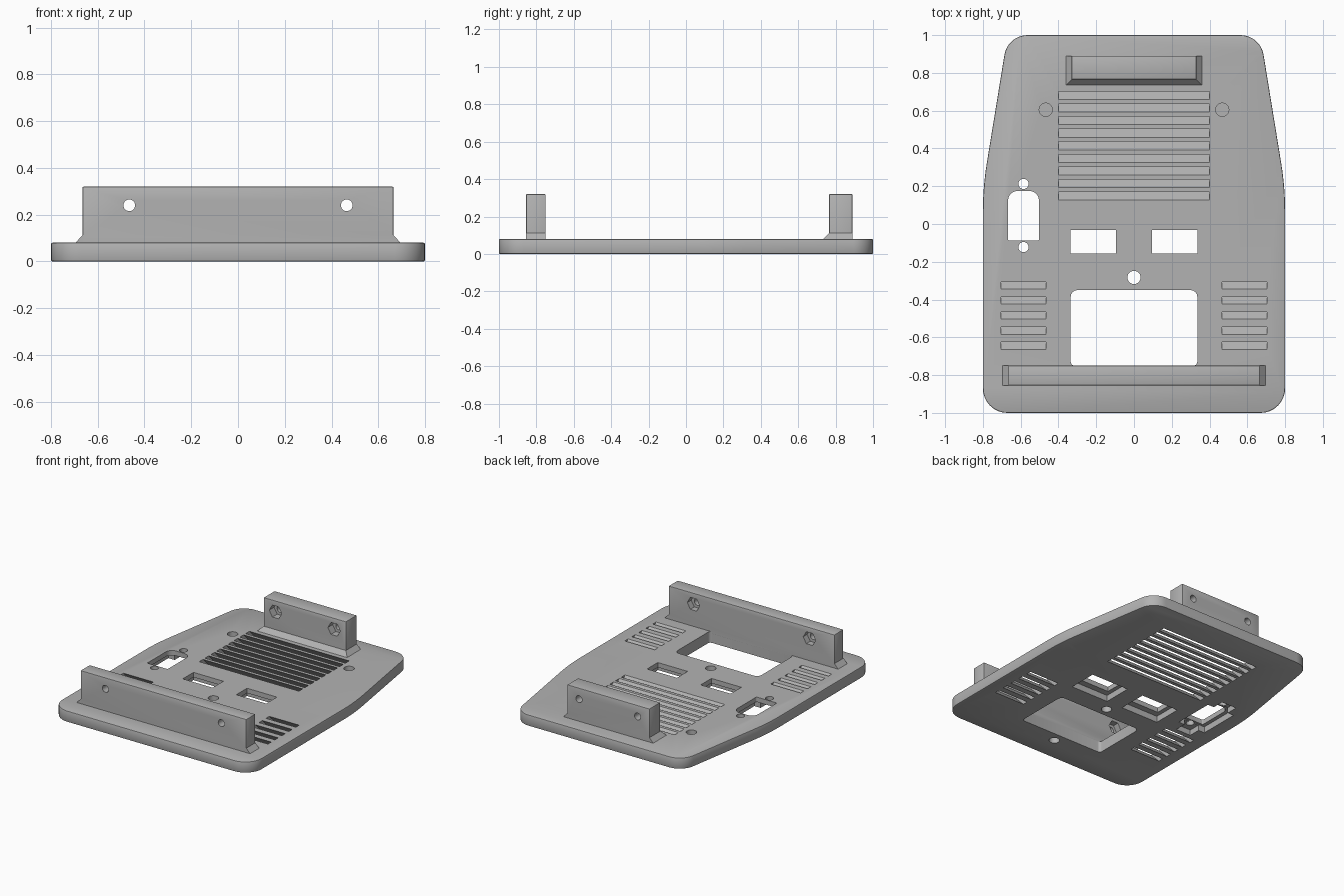
import bpy, bmesh, math
from mathutils import Vector

cube = bpy.data.objects.get("Cube")
if cube:
    bpy.data.objects.remove(cube, do_unlink=True)

grey = bpy.data.materials.new("plain grey")
grey.use_nodes = True
COLOUR = (0.45, 0.45, 0.45, 1)
grey.diffuse_color = COLOUR
grey.node_tree.nodes["Principled BSDF"].inputs["Base Color"].default_value = COLOUR

TOP = 0.08      # plate thickness


def loft(name, loops):
    """Closed solid skinned through loops of equal length."""
    bm = bmesh.new()
    rings = [[bm.verts.new(p) for p in loop] for loop in loops]
    bm.faces.new(rings[0])
    bm.faces.new(rings[-1])
    n = len(rings[0])
    for a, b in zip(rings, rings[1:]):
        for i in range(n):
            j = (i + 1) % n
            bm.faces.new((a[i], a[j], b[j], b[i]))
    bmesh.ops.recalc_face_normals(bm, faces=bm.faces)
    mesh = bpy.data.meshes.new(name)
    bm.to_mesh(mesh)
    bm.free()
    mesh.materials.append(grey)
    ob = bpy.data.objects.new(name, mesh)
    bpy.context.collection.objects.link(ob)
    return ob


def prism(name, outline, low, high, axis="z"):
    place = {"x": lambda p, h: (h, *p),
             "y": lambda p, h: (p[0], h, p[1]),
             "z": lambda p, h: (*p, h)}[axis]
    return loft(name, [[place(p, h) for p in outline] for h in (low, high)])


def rect(x0, x1, y0, y1):
    return [(x0, y0), (x1, y0), (x1, y1), (x0, y1)]


def ring(x, y, r, n=24):
    turns = [math.tau * i / n for i in range(n)]
    return [(x + r * math.cos(t), y + r * math.sin(t)) for t in turns]


def rounded(corners, steps=8):
    """Corners are (x, y, tangent length); each becomes a circular arc."""
    out = []
    for i, (x, y, t) in enumerate(corners):
        p = Vector((x, y))
        if t == 0:
            out.append((x, y))
            continue
        to_prev = (Vector(corners[i - 1][:2]) - p).normalized()
        to_next = (Vector(corners[(i + 1) % len(corners)][:2]) - p).normalized()
        w = math.sin(to_prev.angle(to_next) / 2)
        a, b = p + to_prev * t, p + to_next * t
        for k in range(steps + 1):
            s = k / steps
            ka, kp, kb = (1 - s) ** 2, 2 * w * s * (1 - s), s * s
            out.append(tuple((a * ka + p * kp + b * kb) / (ka + kp + kb)))
    return out


def apply_modifier(ob, mod):
    bpy.context.view_layer.objects.active = ob
    bpy.ops.object.modifier_apply(modifier=mod.name)


def combine(target, tool, operation="DIFFERENCE"):
    mod = target.modifiers.new("combine", "BOOLEAN")
    mod.operation, mod.object, mod.solver = operation, tool, "EXACT"
    apply_modifier(target, mod)
    bpy.data.objects.remove(tool, do_unlink=True)


def chamfer(ob, width):
    mod = ob.modifiers.new("chamfer", "BEVEL")
    mod.width, mod.segments, mod.angle_limit = width, 2, math.radians(40)
    apply_modifier(ob, mod)


# Tapered base plate with rounded corners
right = [(0.8, -1, 0.13), (0.8, 0.195, 0.13), (0.669, 1, 0.105)]
left = [(-x, y, t) for x, y, t in reversed(right)]
plate = prism("base_plate", rounded(right + left), 0, TOP)
chamfer(plate, 0.006)


def cut(outline, low=-0.1, high=0.2):
    combine(plate, prism("cutter", outline, low, high))


# Slanted louvre slots, running down towards the back
def louvre(x0, x1, y, width):
    h = width / 2
    lean = 0.09
    low, high = TOP / 2 - lean, TOP / 2 + lean
    y_top, y_low = y - (high - TOP), y + (TOP - low)
    profile = [(y_top - h, high), (y_top + h, high), (y_low + h, low), (y_low - h, low)]
    combine(plate, prism("cutter", profile, x0, x1, "x"))


for i in range(9):
    louvre(-0.4, 0.4, 0.68 - i * 0.0665, 0.043)
for i in range(5):
    for x0, x1 in ((-0.705, -0.465), (0.465, 0.705)):
        louvre(x0, x1, -0.325 - i * 0.08, 0.038)

# Large window behind the front bracket
cut(rounded([(-0.335, -0.75, 0.02), (0.335, -0.75, 0.02),
             (0.335, -0.35, 0.035), (-0.335, -0.35, 0.035)], 4))

# Two small ports, recessed underneath
for x in (-0.215, 0.215):
    cut(rect(x - 0.12, x + 0.12, -0.155, -0.032))
    cut(rect(x - 0.15, x + 0.15, -0.2, 0.01), high=0.045)

# Connector opening with its screw holes and stepped recess underneath
CX = -0.585
cut(rounded([(CX - 0.082, -0.088, 0.008), (CX + 0.082, -0.088, 0.008),
             (CX + 0.082, 0.175, 0.05), (CX - 0.082, 0.175, 0.05)], 5))
cut(rect(CX - 0.11, CX + 0.11, -0.105, 0.195), high=0.045)
cut(rect(CX - 0.06, CX + 0.06, -0.19, 0.28), high=0.04)
for y in (-0.122, 0.212):
    cut(ring(CX, y, 0.027))

# Centre hole and blind holes in the top
cut(ring(0, -0.283, 0.035))
for x in (-0.467, 0.467):
    cut(ring(x, 0.605, 0.035), low=0.03)


# Upright bracket with a flared foot, through holes and hexagonal nut pockets
def bracket(name, x, y0, y1, hole_x, foot_front, pocket_face, pocket_depth):
    body = prism(name, rect(-x, x, y0, y1), 0.06, 0.32)
    chamfer(body, 0.005)
    foot = loft("foot", [
        [(px, py, z) for px, py in rect(-x - f, x + f, y0 - f * foot_front, y1)]
        for z, f in ((0.07, 0.03), (TOP, 0.03), (TOP + 0.032, 0))])
    combine(body, foot, "UNION")
    for hx in (-hole_x, hole_x):
        combine(body, prism("cutter", ring(hx, 0.24, 0.025), y0 - 0.1, y1 + 0.1, "y"))
        ends = sorted((pocket_face - pocket_depth, pocket_face + pocket_depth))
        combine(body, prism("cutter", ring(hx, 0.24, 0.05, 6), *ends, "y"))
    return body


front = bracket("front_bracket", 0.665, -0.855, -0.75, 0.465, 0, -0.75, 0.045)
back = bracket("back_bracket", 0.33, 0.765, 0.89, 0.235, 1, 0.765, 0.055)

# Blind hole below the front bracket
cut(ring(0, -0.82, 0.035), high=0.06)

for ob in (plate, front, back):
    bpy.ops.object.select_all(action="DESELECT")
    ob.select_set(True)
    bpy.context.view_layer.objects.active = ob
    bpy.ops.object.shade_smooth_by_angle(angle=math.radians(25))
